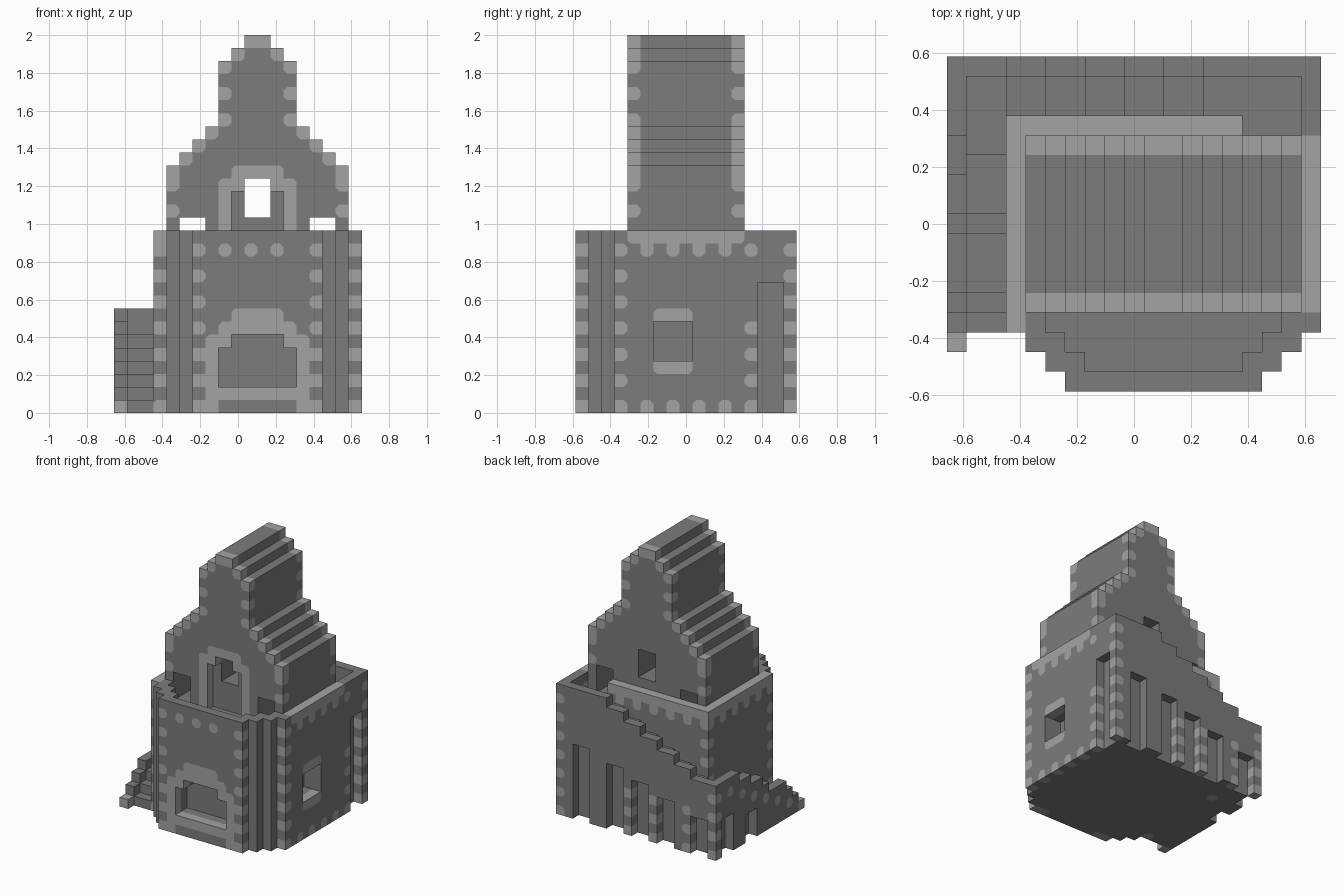
import bpy
import bmesh
from itertools import product
from mathutils import Vector

if "Cube" in bpy.data.objects:
    bpy.data.objects.remove(bpy.data.objects["Cube"])

U = 2 / 29                              # edge of one building block
ORIGIN = Vector((9.5, 8.5, 0))


def material(name, v):
    m = bpy.data.materials.new(name)
    m.use_nodes = True
    m.diffuse_color = (v, v, v, 1)
    bsdf = m.node_tree.nodes["Principled BSDF"]
    bsdf.inputs["Base Color"].default_value = (v, v, v, 1)
    bsdf.inputs["Roughness"].default_value = 0.9
    return m


MATS = [material("dark stone", 0.2), material("light stone", 0.37)]


def box(x0, x1, y0, y1, z0, z1):
    return set(product(range(x0, x1), range(y0, y1), range(z0, z1)))


def mirror(cells):
    # mirror about the middle of the front
    return cells | {(21 - x, y, z) for x, y, z in cells}


FLOOR, RIM = 12, 14

# main body with a stepped bay at the front and a rim around the terrace
body = box(3, 19, 3, 14, 0, RIM)
for j in range(3):
    body |= box(6 - j, 16 + j, j, j + 1, 0, RIM)
body -= box(7, 15, 1, 2, FLOOR, RIM)
body -= box(6, 16, 2, 3, FLOOR, RIM)
body -= box(5, 17, 3, 4, FLOOR, RIM)
body -= box(4, 18, 4, 13, FLOOR, RIM)
body -= box(15, 18, 13, 14, FLOOR, RIM)

# tower with stepped gables
tower = set()
heights = {4: 19, 5: 20, 6: 21, 7: 22, 8: 27, 9: 28, 10: 29}
for i, h in heights.items():
    tower |= mirror(box(i, i + 1, 4, 13, FLOOR, h))

# stair along the back, with an outer parapet
back_stair = set()
for i in range(19):
    top = 8 if i < 3 else min(RIM, 9 + (i - 3) // 2)
    back_stair |= box(i, i + 1, 14, 16, 0, top - 2)
    back_stair |= box(i, i + 1, 16, 17, 0, top)
back_stair |= box(18, 19, 14, 17, 0, RIM)
back_stair |= box(0, 1, 14, 17, 0, 8)

# stair along the side
side_stair = set()
for j in range(2, 14):
    curb = 1 + sum(j >= s for s in (3, 4, 5, 8, 9, 11, 13))
    side_stair |= box(0, 1, j, j + 1, 0, curb)
    if j > 2:
        tread = 1 + sum(j >= s for s in (4, 5, 8, 9, 12))
        side_stair |= box(1, 3, j, j + 1, 0, tread)

# openings: front door, tower arch, tower window, terrace passages, side window
cut = box(9, 13, 0, 2, 2, 6) | box(8, 14, 0, 2, 2, 5)
cut |= box(9, 13, 4, 5, FLOOR, 17) | box(10, 12, 4, 5, FLOOR, 18)
cut |= box(10, 12, 4, 13, 15, 18)
cut |= mirror(box(5, 7, 4, 13, FLOOR, 15))
cut |= box(17, 19, 6, 9, 4, 7)
# niches under the stairs
cut |= box(18, 19, 14, 16, 0, 10)
for i, h in zip((15, 11, 8, 5, 1), (8, 7, 6, 5, 4)):
    cut |= box(i, i + 2, 16, 17, 0, h)
cut |= box(0, 1, 14, 16, 0, 4) | box(0, 1, 10, 12, 0, 3)

# light stones: alternating corner stones
light = set()
for x, y in ((6, 0), (15, 0), (3, 3), (18, 3), (18, 16), (0, 16), (3, 13)):
    light |= {(x, y, z) for z in range(0, 13, 2)}
for x in (3, 7, 10):
    light |= {(x, 16, z) for z in range(0, 6, 2)}
light |= {(18, 13, z) for z in range(0, 8, 2)}
light |= {(x, 0, 12) for x in (8, 10, 12)}
# bands along the top and foot of the body
light |= box(18, 19, 4, 13, 13, 14) | box(3, 4, 3, 14, 13, 14)
light |= box(3, 15, 13, 14, 13, 14)
for j in range(3, 14, 2):
    light |= {(18, j, 12), (3, j, 12), (18, j, 0)}
light |= {(i, 13, 12) for i in range(3, 15, 2)}
# stones along the side stair
light |= {(0, j, z) for j, z in ((2, 0), (4, 1), (6, 2), (8, 3), (10, 4), (12, 5), (14, 6))}
# door surround and sill
light |= mirror(box(7, 8, 0, 1, 0, 6) | box(8, 9, 0, 1, 5, 7) | box(9, 11, 0, 1, 6, 8))
light |= box(8, 14, 0, 1, 1, 2)
# side window lintel and sill
light |= box(18, 19, 6, 9, 3, 4) | box(18, 19, 6, 9, 7, 8)
# tower arch and gable edges
light |= mirror(box(8, 9, 4, 5, FLOOR, 18) | box(9, 10, 4, 5, 17, 19) | box(10, 11, 4, 5, 18, 19))
for j in (4, 12):
    for i, h in heights.items():
        light |= mirror({(i, j, h - 1)})
    light |= mirror({(4, j, z) for z in (15, 17)} | {(8, j, z) for z in (22, 24, 26)})

parts = {"body": body, "tower": tower, "back_stair": back_stair, "side_stair": side_stair}
solid = set().union(*parts.values()) - cut


def shifted(cell, axis, step):
    c = list(cell)
    c[axis] += step
    return tuple(c)


def add_face(bm, cell, axis, side):
    """Add one outer block face; light faces get rounded inner corners."""
    u, v = (axis + 1) % 3, (axis + 2) % 3
    ring = [(0, 0), (1, 0), (1, 1), (0, 1)]
    if side < 0:
        ring.reverse()

    def dark_neighbour(a, step):
        n = shifted(cell, a, step)
        return n in solid and n not in light and shifted(n, axis, side) not in solid

    pts = []
    for a, b in ring:
        p = Vector(cell)
        p[axis] += side > 0
        p[u] += a
        p[v] += b
        pts.append((p - ORIGIN) * U)

    def polygon(points, index):
        f = bm.faces.new([bm.verts.new(p) for p in points])
        f.material_index = index

    if cell not in light:
        polygon(pts, 0)
        return
    outline = []
    for n, (a, b) in enumerate(ring):
        p, before, after = pts[n], pts[n - 1], pts[(n + 1) % 4]
        if dark_neighbour(u, 2 * a - 1) and dark_neighbour(v, 2 * b - 1):
            p1, p2 = p.lerp(before, 0.28), p.lerp(after, 0.28)
            polygon([p1, p, p2], 0)
            outline += [p1, p2]
        else:
            outline.append(p)
    polygon(outline, 1)


for name, cells in parts.items():
    bm = bmesh.new()
    for cell in sorted(cells & solid):
        for axis, side in product(range(3), (-1, 1)):
            if shifted(cell, axis, side) not in solid:
                add_face(bm, cell, axis, side)
    bmesh.ops.remove_doubles(bm, verts=bm.verts, dist=0.0005)
    mesh = bpy.data.meshes.new(name)
    bm.to_mesh(mesh)
    bm.free()
    for m in MATS:
        mesh.materials.append(m)
    bpy.context.collection.objects.link(bpy.data.objects.new(name, mesh))
